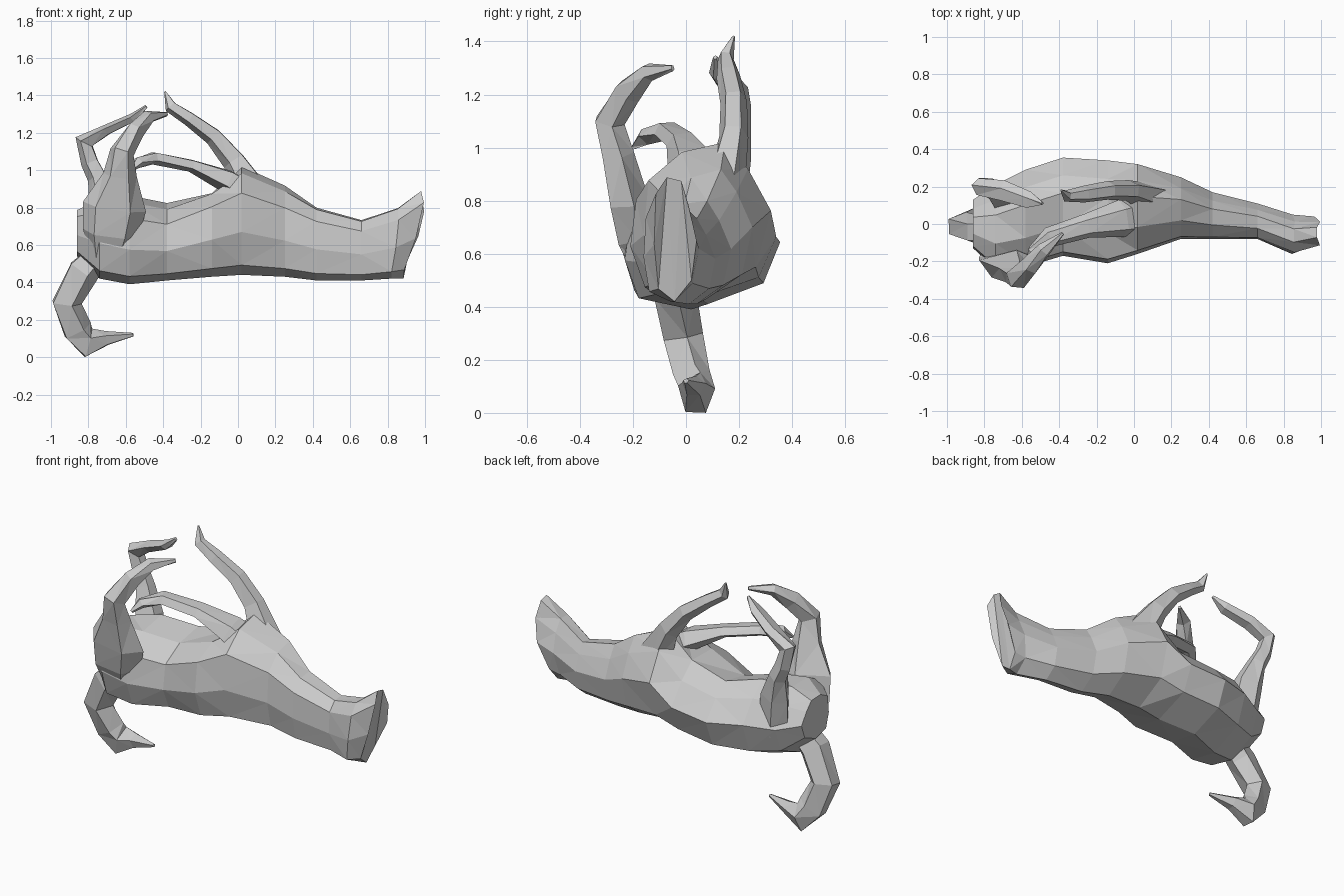
import bpy, bmesh
from math import cos, pi
from mathutils import Vector


def skin(name, rings):
    """Bridge equal-length rings of points into a closed, faceted skin."""
    bm = bmesh.new()
    loops = [[bm.verts.new(p) for p in ring] for ring in rings]
    n = len(loops[0])
    for a, b in zip(loops, loops[1:]):
        for i in range(n):
            j = (i + 1) % n
            bm.faces.new((a[i], a[j], b[j], b[i]))
    bm.faces.new(loops[0])
    bm.faces.new(loops[-1])
    bmesh.ops.triangulate(bm, faces=bm.faces[:], quad_method='SHORT_EDGE')
    bmesh.ops.recalc_face_normals(bm, faces=bm.faces[:])
    mesh = bpy.data.meshes.new(name)
    bm.to_mesh(mesh)
    bm.free()
    obj = bpy.data.objects.new(name, mesh)
    bpy.context.collection.objects.link(obj)
    return obj


def finger(name, path, side):
    """Tapered five-sided digit; path rows are x, y, z, half width, half depth."""
    pts = [Vector(p[:3]) for p in path]
    rings = []
    for i, p in enumerate(path):
        t = (pts[min(i + 1, len(pts) - 1)] - pts[max(i - 1, 0)]).normalized()
        u = Vector(side)
        u = (u - t * u.dot(t)).normalized()
        v = t.cross(u)
        w, d = p[3], p[4]
        rings.append([pts[i] + u * w * a + v * d * b for a, b in
                      ((1, .25), (.2, 1), (-1, .4), (-.6, -.8), (.5, -.85))])
    return skin(name, rings)


# Palm and wrist: x, y front, y back, z bottom, z top front, z top back, end bulge
sections = [
    (.94, -.12, .04, .42, .90, .86, .055),
    (.84, -.16, .05, .42, .79, .80, .02),
    (.66, -.08, .11, .41, .72, .74, 0),
    (.42, -.08, .17, .41, .78, .81, 0),
    (.25, -.08, .25, .43, .86, .95, 0),
    (.02, -.16, .32, .44, .95, 1.06, 0),
    (-.14, -.21, .34, .43, .87, .88, 0),
    (-.38, -.17, .355, .41, .76, .86, 0),
    (-.58, -.23, .29, .39, .80, .90, 0),
    (-.74, -.24, .21, .42, .84, .84, 0),
    (-.86, -.13, .13, .54, .79, .78, 0),
]
outline = [(0, .45), (.04, .85), (.3, 1), (.64, 1), (.82, .8),
           (1, .52), (.88, .18), (.48, 0), (.1, .1)]
rings = []
for x, y0, y1, z0, zf, zb, k in sections:
    rings.append([(x - k * cos(v * pi / .8), y0 + u * (y1 - y0),
                   z0 + v * (zf + u * (zb - zf) - z0)) for u, v in outline])
skin("palm_and_wrist", rings)

# Broad front finger that bends inward over the palm
finger("front_finger", [
    (-.70, -.12, .50, .09, .07), (-.68, -.20, .66, .15, .07),
    (-.66, -.22, .80, .17, .08), (-.63, -.26, .97, .09, .065),
    (-.62, -.29, 1.10, .065, .06),
    (-.55, -.22, 1.21, .05, .055), (-.48, -.14, 1.285, .04, .035),
    (-.38, -.05, 1.30, .008, .012)], (1, 0, 0))

# Rear finger with a sharp knuckle
finger("rear_finger", [
    (-.68, .13, .60, .08, .10), (-.71, .16, .82, .07, .09),
    (-.75, .19, .96, .055, .055), (-.79, .20, 1.04, .045, .05),
    (-.82, .20, 1.15, .045, .055),
    (-.70, .18, 1.215, .055, .03), (-.56, .13, 1.28, .045, .025),
    (-.49, .11, 1.34, .008, .01)], (0, 1, 0))

# Middle finger arching low across the palm
finger("middle_finger", [
    (.10, .06, .84, .12, .08), (-.06, .03, .945, .10, .065),
    (-.25, -.01, 1.025, .065, .035), (-.45, -.07, 1.065, .055, .035),
    (-.54, -.15, 1.04, .04, .03), (-.57, -.20, 1.00, .008, .01)], (0, 1, 0))

# Thumb pointing up and back
finger("thumb", [
    (.10, .14, .84, .08, .11), (-.02, .18, 1.05, .055, .065),
    (-.13, .18, 1.18, .05, .05), (-.26, .16, 1.275, .045, .04),
    (-.36, .15, 1.34, .03, .035), (-.39, .18, 1.42, .005, .005)], (0, 1, 0))

# Lower finger hanging below the palm, its tip curling forward
finger("lower_finger", [
    (-.70, -.04, .60, .08, .06), (-.83, -.04, .46, .08, .09),
    (-.92, -.01, .29, .075, .085), (-.86, .02, .14, .07, .085),
    (-.80, .04, .07, .07, .085), (-.70, .03, .10, .045, .04),
    (-.56, .0, .12, .01, .01)], (0, 1, 0))
